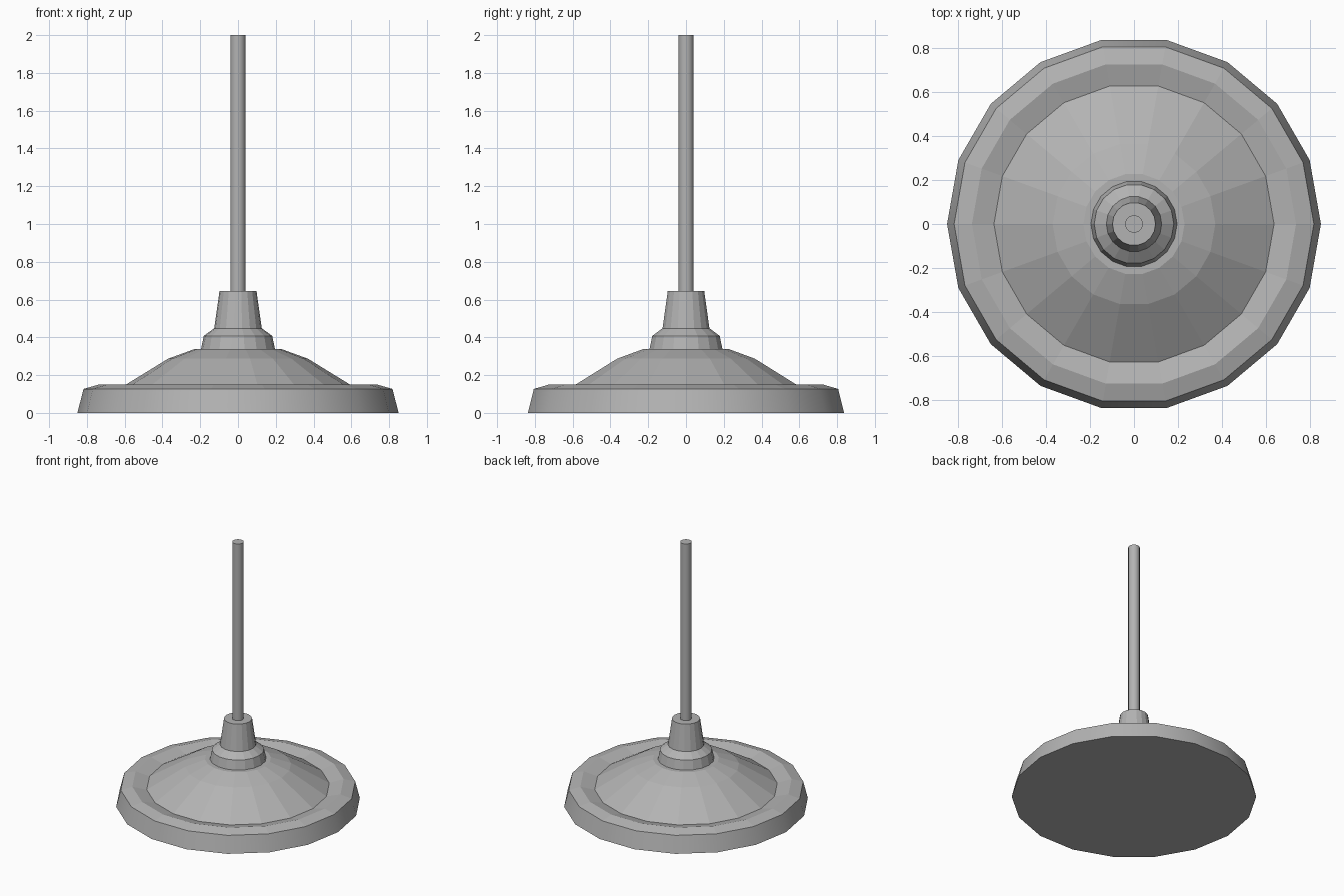
import bpy, bmesh
from math import cos, sin, pi

if "Cube" in bpy.data.objects:
    bpy.data.objects.remove(bpy.data.objects["Cube"])

SIDES = 18

grey = bpy.data.materials.new("dark_grey")
grey.diffuse_color = (0.45, 0.45, 0.45, 1)
grey.use_nodes = True
grey.node_tree.nodes["Principled BSDF"].inputs["Base Color"].default_value = grey.diffuse_color


def lathe(name, profile, smooth_first=False):
    """Revolve (radius, z) points into a closed solid; optionally smooth the lowest band."""
    bm = bmesh.new()
    rings = [[bm.verts.new((r * cos(2 * pi * i / SIDES), r * sin(2 * pi * i / SIDES), z))
              for i in range(SIDES)] for r, z in profile]
    for band, (lower, upper) in enumerate(zip(rings, rings[1:])):
        for i in range(SIDES):
            j = (i + 1) % SIDES
            face = bm.faces.new((lower[i], lower[j], upper[j], upper[i]))
            face.smooth = smooth_first and band == 0
    bm.faces.new(rings[0][::-1])
    bm.faces.new(rings[-1])
    bmesh.ops.recalc_face_normals(bm, faces=bm.faces)
    # Keep the rims of the smooth band crisp
    for edge in bm.edges:
        edge.smooth = all(f.smooth for f in edge.link_faces)
    mesh = bpy.data.meshes.new(name)
    bm.to_mesh(mesh)
    bm.free()
    mesh.materials.append(grey)
    obj = bpy.data.objects.new(name, mesh)
    bpy.context.collection.objects.link(obj)
    return obj


# Wide foot: raised rim, shallow groove, domed cone
lathe("base", [(0.85, 0), (0.818, 0.127), (0.737, 0.15), (0.637, 0.123),
               (0.37, 0.287), (0.23, 0.338)], smooth_first=True)

# Stepped, tapering socket that holds the rod
lathe("collar", [(0.196, 0.338), (0.181, 0.408), (0.126, 0.448), (0.098, 0.645)])

# Slender upright
lathe("rod", [(0.04, 0.645), (0.04, 2.0)], smooth_first=True)
